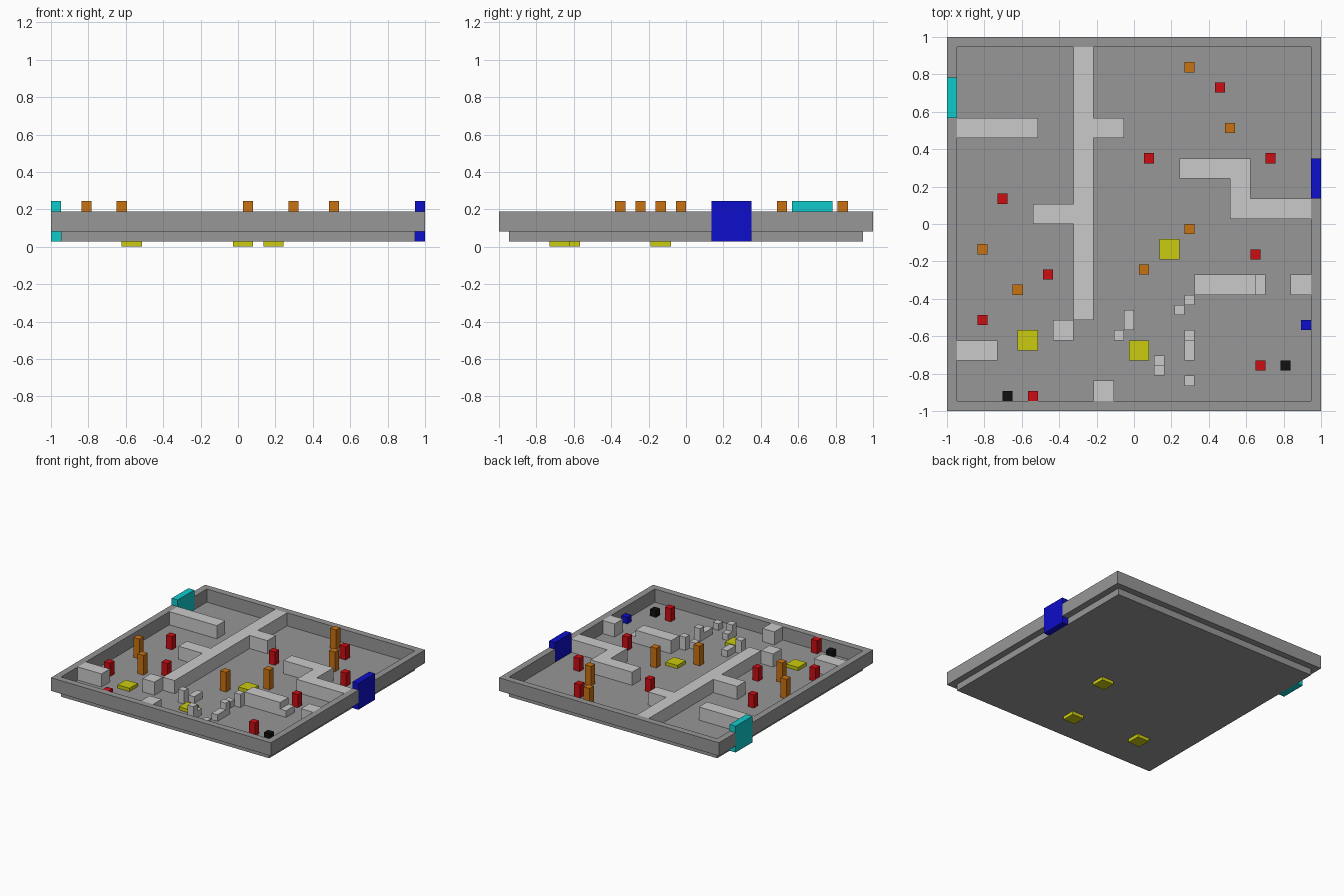
import bpy
import bmesh
from mathutils import Matrix, Vector

default_cube = bpy.data.objects.get("Cube")
if default_cube:
    bpy.data.objects.remove(default_cube, do_unlink=True)

# The board is laid out in square cells, counted from its left front corner.
SIDE = 37
CELL = 2 / SIDE
FLOOR_TOP = 1.5 * CELL


def make_material(name, color):
    material = bpy.data.materials.new(name)
    material.use_nodes = True
    rgba = (*color, 1)
    material.diffuse_color = rgba
    material.node_tree.nodes["Principled BSDF"].inputs["Base Color"].default_value = rgba
    return material


stone = make_material("mid gray", (0.31, 0.31, 0.31))
plaster = make_material("light gray", (0.59, 0.59, 0.59))
red = make_material("red", (0.6, 0.004, 0.006))
orange = make_material("orange", (0.58, 0.17, 0.006))
yellow = make_material("yellow", (0.6, 0.6, 0.005))
cyan = make_material("cyan", (0.005, 0.59, 0.6))
blue = make_material("blue", (0.004, 0.004, 0.6))
black = make_material("black", (0.005, 0.005, 0.005))


def make_boxes(name, material, footprints, bottom, top):
    """One object of boxes; footprints are (left, right, front, back) in cells."""
    bm = bmesh.new()
    for left, right, front, back in footprints:
        size = Vector((right - left, back - front, top - bottom)) * CELL
        center = Vector(((left + right - SIDE) / 2 * CELL,
                         (front + back - SIDE) / 2 * CELL,
                         (bottom + top) / 2 * CELL + FLOOR_TOP))
        bmesh.ops.create_cube(
            bm, size=1, matrix=Matrix.Translation(center) @ Matrix.Diagonal(size).to_4x4())
    mesh = bpy.data.meshes.new(name)
    bm.to_mesh(mesh)
    bm.free()
    mesh.materials.append(material)
    obj = bpy.data.objects.new(name, mesh)
    bpy.context.collection.objects.link(obj)
    return obj


def make_posts(name, material, centers, bottom, top, width=1):
    """Square posts of equal size, each its own object."""
    half = width / 2
    for number, (x, y) in enumerate(centers, start=1):
        make_boxes(f"{name}_{number}", material,
                   [(x - half, x + half, y - half, y + half)], bottom, top)


# Floor slab and outer walls, with gaps for the two doors
inner = SIDE - 1
make_boxes("floor", stone, [(1, inner, 1, inner)], -1, 0)
make_boxes("front_outer_wall", stone, [(0, SIDE, 0, 1)], 0, 2)
make_boxes("back_outer_wall", stone, [(0, SIDE, inner, SIDE)], 0, 2)
make_boxes("right_outer_wall", stone, [(0, 1, 1, 29), (0, 1, 33, inner)], 0, 2)
make_boxes("left_outer_wall", stone,
           [(inner, SIDE, 1, 21), (inner, SIDE, 25, inner)], 0, 2)

# Doors
make_boxes("cyan_door", cyan, [(0, 1, 29, 33)], -1, 3)
make_boxes("blue_door", blue, [(inner, SIDE, 21, 25)], -1, 3)

# Inner walls
make_boxes("dividing_wall", plaster, [(12.5, 14.5, 9, inner)], 0, 2)
make_boxes("back_room_wall", plaster, [(1, 9, 27, 29)], 0, 2)
make_boxes("back_wall_stub", plaster, [(14.5, 17.5, 27, 29)], 0, 2)
make_boxes("middle_wall_stub", plaster, [(8.5, 12.5, 18.5, 20.5)], 0, 2)
make_boxes("stepped_wall", plaster,
           [(23, 30, 23, 25), (28, 30, 19, 23), (30, inner, 19, 21)], 0, 2)
make_boxes("front_room_wall", plaster, [(24.5, 30.5, 11.5, 13.5)], 0, 2)
make_boxes("left_wall_stub", plaster, [(34, inner, 11.5, 13.5)], 0, 2)
make_boxes("right_wall_stub", plaster, [(1, 5, 5, 7)], 0, 2)
make_posts("wall_block", plaster, [(11.5, 8), (15.5, 2)], 0, 2, width=2)

# Rubble blocks, tall and low
make_posts("tall_rubble", plaster,
           [(17, 7.5), (24, 11), (24, 7.5), (21, 4)], 0, 2)
make_posts("low_rubble", plaster, [(23, 10), (21, 5), (24, 3)], 0, 1)
make_boxes("low_rubble_slabs", plaster,
           [(30.5, 31.5, 11.5, 13.5), (17.5, 18.5, 8, 10), (23.5, 24.5, 5, 7)], 0, 1)

# Markers standing on the floor
make_posts("red_marker", red,
           [(27, 32), (20, 25), (32, 25), (5.5, 21), (10, 13.5),
            (30.5, 15.5), (3.5, 9), (31, 4.5), (8.5, 1.5)], 0, 2)
make_posts("orange_marker", orange,
           [(24, 34), (28, 28), (24, 18), (3.5, 16), (19.5, 14), (7, 12)], 0, 3)
make_posts("black_marker", black, [(6, 1.5), (33.5, 4.5)], 0, 1)
make_posts("blue_marker", blue, [(35.5, 8.5)], 0, 1)

# Yellow pads that pass through the floor
make_posts("yellow_pad", yellow, [(22, 16), (8, 7), (19, 6)], -1.5, 0.5, width=2)
